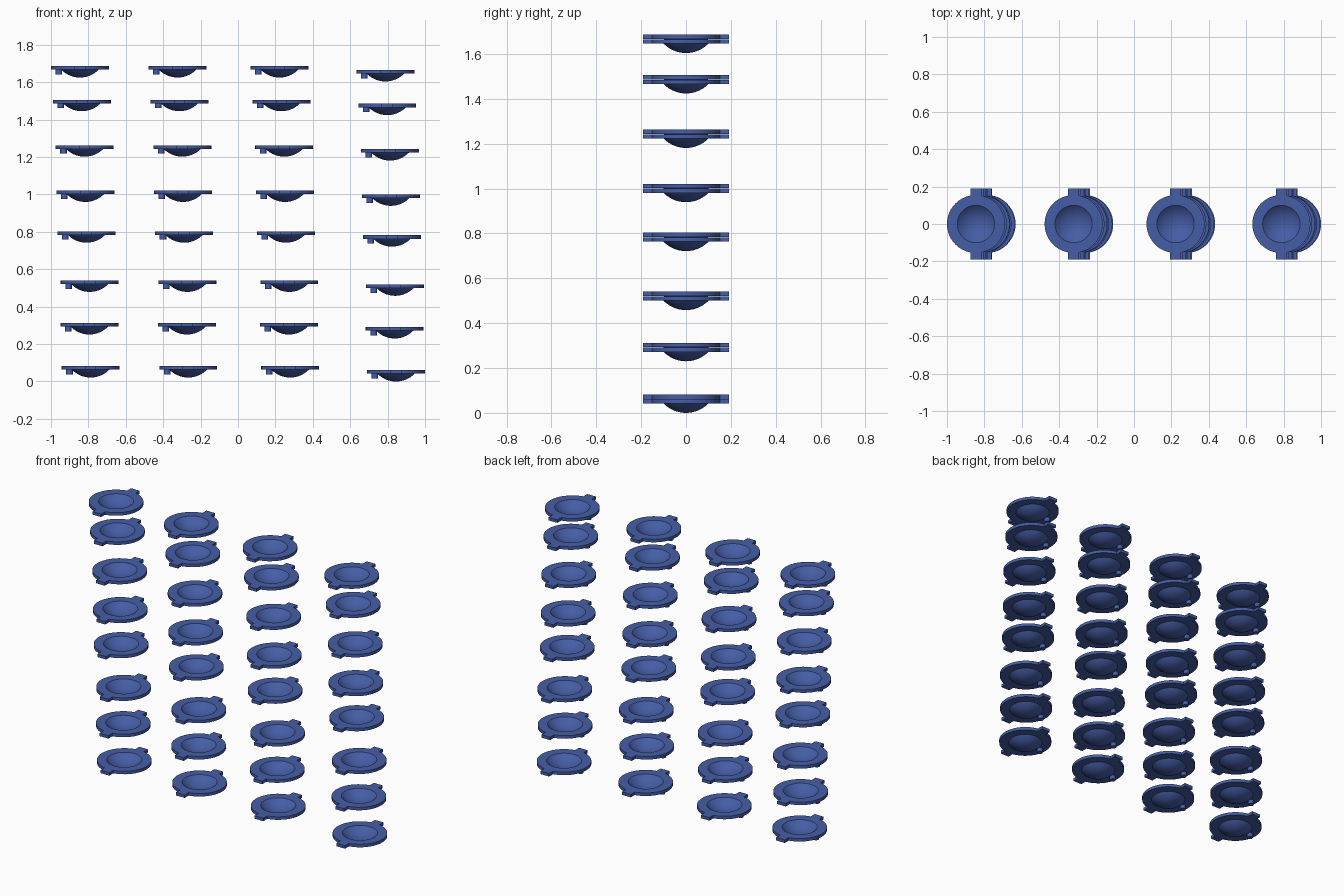
import bpy, bmesh, math
from mathutils import Matrix, Vector

if "Cube" in bpy.data.objects:
    bpy.data.objects.remove(bpy.data.objects["Cube"])

PLATE_R, BOWL_R, THICK, DEPTH = 0.155, 0.10, 0.019, 0.042
ROWS = [(-0.845, 1.686), (-0.835, 1.506), (-0.82, 1.263), (-0.816, 1.021),
        (-0.81, 0.803), (-0.793, 0.54), (-0.795, 0.312), (-0.788, 0.082)]
COLS = [(0, 0), (0.522, 0), (1.067, 0), (1.633, -0.021)]

blue = bpy.data.materials.new("blue")
blue.diffuse_color = (0.06, 0.11, 0.38, 1)
blue.use_nodes = True
blue.node_tree.nodes["Principled BSDF"].inputs["Base Color"].default_value = blue.diffuse_color


def cap(z, n=7):
    """Spherical bowl profile from its rim down to the axis."""
    R = (BOWL_R ** 2 + DEPTH ** 2) / (2 * DEPTH)
    a = math.asin(BOWL_R / R)
    return [(R * math.sin(a * (1 - i / n)),
             z + R * math.cos(a) - R * math.cos(a * (1 - i / n))) for i in range(n + 1)]


def add_box(bm, center, size):
    m = Matrix.Translation(center) @ Matrix.Diagonal((*size, 1))
    bmesh.ops.create_cube(bm, size=1, matrix=m)


def dish_mesh():
    bm = bmesh.new()
    # flat ring plate with a hollow bowl, spun from one profile
    profile = cap(-THICK)[::-1] + [(PLATE_R, -THICK), (PLATE_R, 0)] + cap(0)
    verts = [bm.verts.new((r, 0, z)) for r, z in profile]
    edges = [bm.edges.new(p) for p in zip(verts, verts[1:])]
    bmesh.ops.spin(bm, geom=verts + edges, cent=(0, 0, 0), axis=(0, 0, 1),
                   angle=math.tau, steps=48)
    bmesh.ops.remove_doubles(bm, verts=bm.verts[:], dist=1e-5)
    # two side tabs
    for s in (-1, 1):
        add_box(bm, Vector((0, s * 0.171, -THICK / 2)), (0.06, 0.04, THICK))
    # locating peg under the rim
    bmesh.ops.create_cone(bm, cap_ends=True, segments=16, radius1=0.0175, radius2=0.0175,
                          depth=0.03, matrix=Matrix.Translation((-0.113, 0, -THICK - 0.011)))
    bmesh.ops.recalc_face_normals(bm, faces=bm.faces[:])
    mesh = bpy.data.meshes.new("dish")
    bm.to_mesh(mesh)
    bm.free()
    mesh.materials.append(blue)
    return mesh


# grid of floating dishes sharing one mesh
mesh = dish_mesh()
for c, (dx, dz) in enumerate(COLS):
    for r, (x, z) in enumerate(ROWS):
        ob = bpy.data.objects.new(f"dish_col{c + 1}_row{r + 1}", mesh)
        ob.location = (x + dx, 0, z + dz)
        bpy.context.collection.objects.link(ob)

bpy.context.view_layer.objects.active = ob
ob.select_set(True)
bpy.ops.object.shade_smooth_by_angle(angle=math.radians(25))
